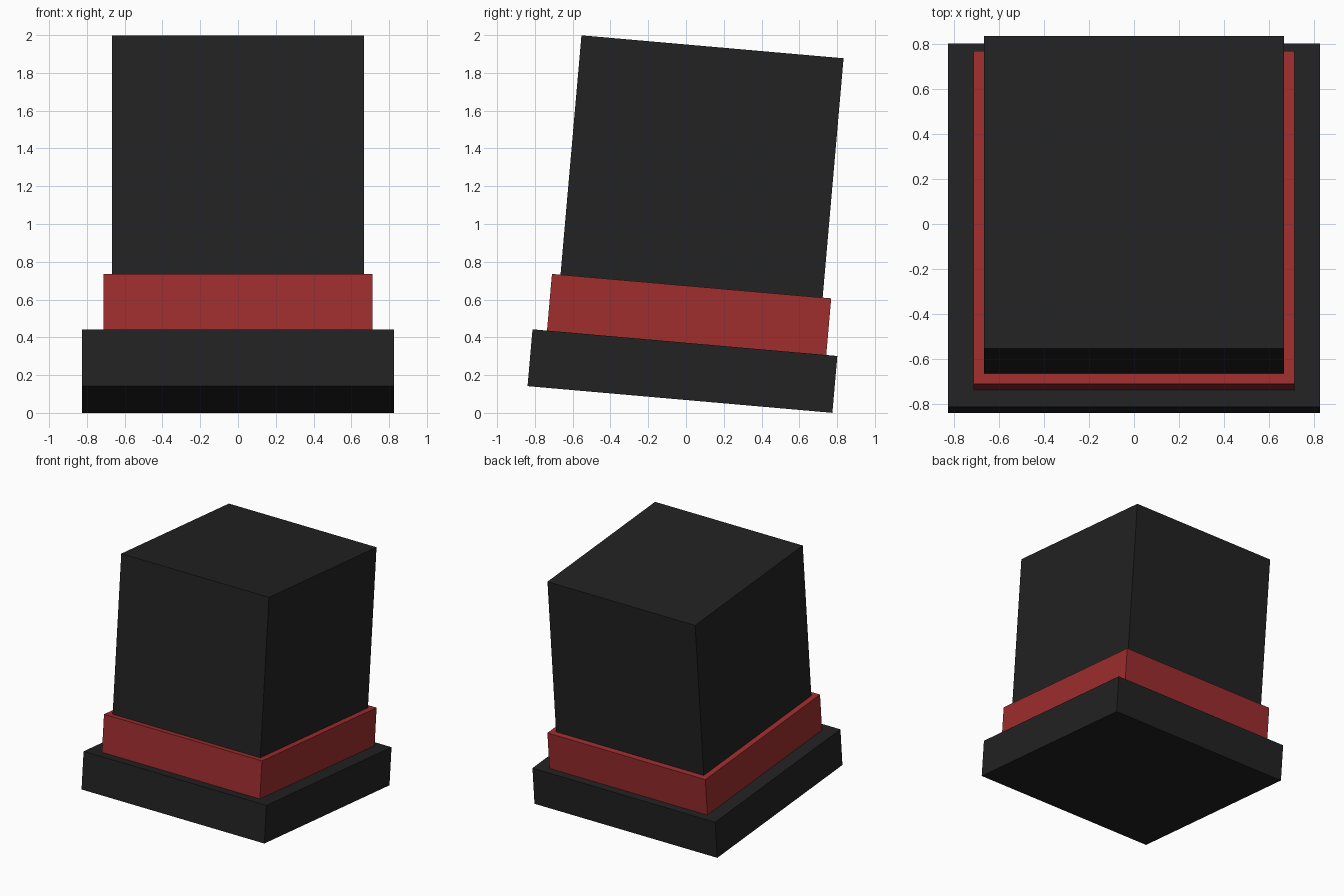
import bpy
from math import radians
from mathutils import Matrix

cube = bpy.data.objects.get("Cube")
if cube:
    bpy.data.objects.remove(cube, do_unlink=True)


def make_material(name, rgb):
    mat = bpy.data.materials.new(name)
    mat.use_nodes = True
    color = (*rgb, 1)
    mat.diffuse_color = color
    mat.node_tree.nodes["Principled BSDF"].inputs["Base Color"].default_value = color
    return mat


black = make_material("black felt", (0.016, 0.016, 0.016))
red = make_material("red ribbon", (0.342, 0.026, 0.027))

# The whole hat leans backward around the centre of the brim's underside
lean = Matrix.Translation((0, -0.032, 0.071)) @ Matrix.Rotation(radians(-5), 4, "X")


def add_block(name, width, depth, bottom, top, shift, mat):
    bpy.ops.mesh.primitive_cube_add(size=1)
    obj = bpy.context.object
    obj.name = name
    obj.data.transform(Matrix.Translation((0, shift, (bottom + top) / 2))
                       @ Matrix.Diagonal((width, depth, top - bottom, 1)))
    obj.matrix_world = lean
    obj.data.materials.append(mat)
    return obj


# Wide brim, ribbon band and tall crown
add_block("brim", 1.65, 1.62, 0, 0.302, 0, black)
add_block("hat_band", 1.426, 1.484, 0.302, 0.603, 0.009, red)
add_block("crown", 1.333, 1.393, 0.603, 1.875, 0.009, black)
